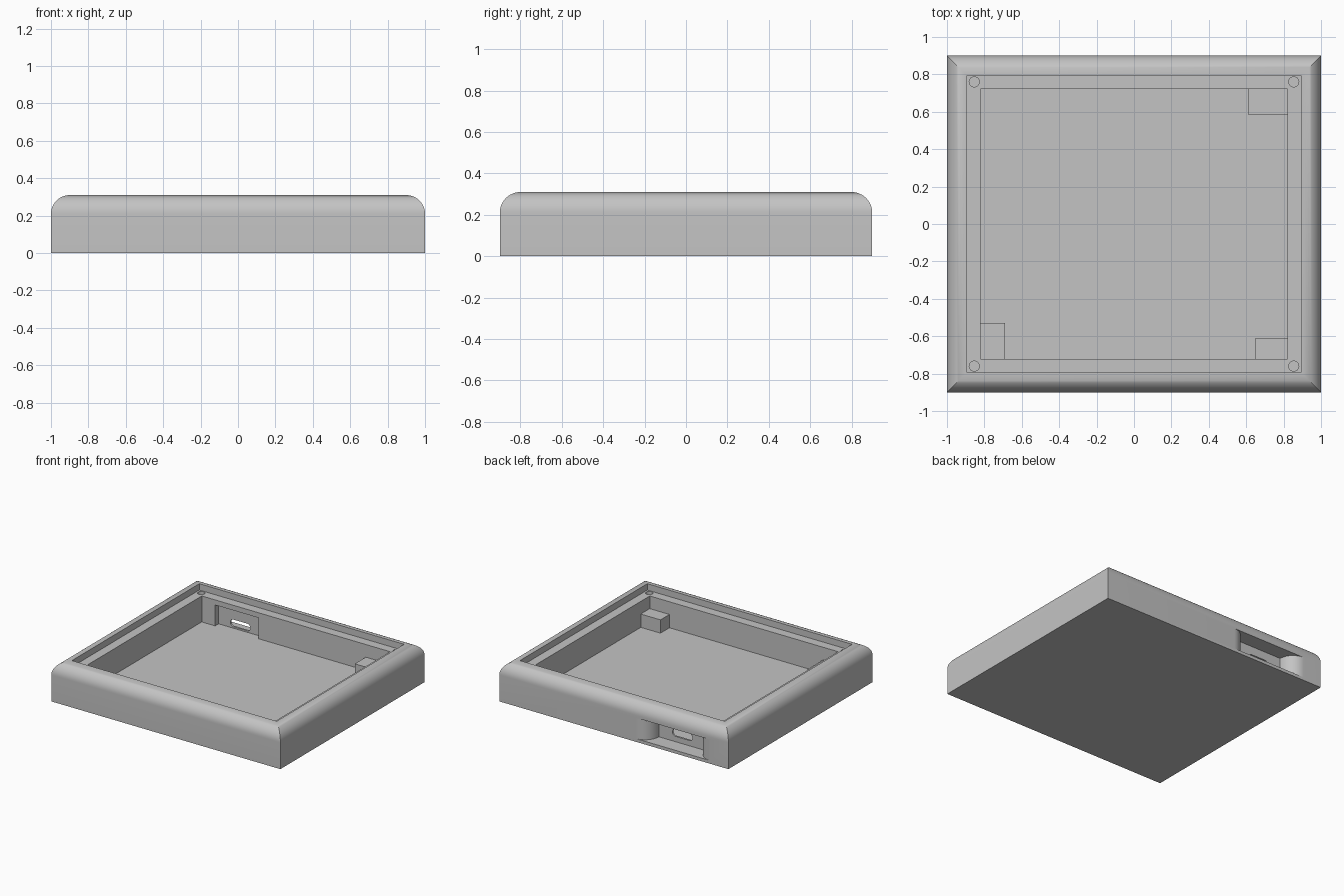
import bpy, bmesh
from math import sin, cos, pi, radians

if "Cube" in bpy.data.objects:
    bpy.data.objects.remove(bpy.data.objects["Cube"], do_unlink=True)

grey = bpy.data.materials.new("plain grey")
grey.use_nodes = True
colour = (0.55, 0.55, 0.55, 1)
grey.diffuse_color = colour
next(n for n in grey.node_tree.nodes if n.type == "BSDF_PRINCIPLED").inputs["Base Color"].default_value = colour


def loft(name, rings):
    """Join equal-length closed rings of points and cap both ends."""
    bm = bmesh.new()
    loops = [[bm.verts.new(p) for p in ring] for ring in rings]
    for a, b in zip(loops, loops[1:]):
        for i in range(len(a)):
            j = (i + 1) % len(a)
            bm.faces.new((a[i], a[j], b[j], b[i]))
    bm.faces.new(loops[0][::-1])
    bm.faces.new(loops[-1])
    bmesh.ops.recalc_face_normals(bm, faces=bm.faces)
    mesh = bpy.data.meshes.new(name)
    bm.to_mesh(mesh)
    bm.free()
    mesh.materials.append(grey)
    ob = bpy.data.objects.new(name, mesh)
    bpy.context.collection.objects.link(ob)
    return ob


def prism(name, outline, z0, z1):
    return loft(name, [[(x, y, z) for x, y in outline] for z in (z0, z1)])


def box(name, x0, x1, y0, y1, z0, z1):
    return prism(name, [(x0, y0), (x1, y0), (x1, y1), (x0, y1)], z0, z1)


def arc(cx, cy, r, start, end, n=12):
    return [(cx + r * cos(start + (end - start) * i / n),
             cy + r * sin(start + (end - start) * i / n)) for i in range(n + 1)]


# Tray: rectangles stepping up the wall, over the rounded rim, down to the floor
TOP, LEDGE, FLOOR, R = 0.31, 0.26, 0.055, 0.1
steps = [(0, 0)]
steps += [(1 - x, z) for x, z in arc(1 - R, TOP - R, R, 0, pi / 2)]
steps += [(0.106, TOP), (0.106, LEDGE), (0.178, LEDGE), (0.178, FLOOR)]
tray = loft("tray", [[(sx * (1 - d), sy * (0.9 - d), z)
                      for sx, sy in ((-1, -1), (1, -1), (1, 1), (-1, 1))] for d, z in steps])

# Flared port recess in the back wall
port_x, throat, flare, panel_y = -0.515, 0.205, 0.12, 0.78
right = arc(port_x + throat + flare, panel_y, flare, pi, pi / 2)
left = arc(port_x - throat - flare, panel_y, flare, pi / 2, 0)
edge = throat + flare
outline = right + [(port_x + edge, 1), (port_x - edge, 1)] + left
cutters = [prism("recess_cutter", outline, 0.025, 0.19)]

# Shallow pocket on the inside of the same wall
cutters.append(box("pocket_cutter", port_x - 0.19, port_x + 0.19, 0.68, 0.765, FLOOR, 0.22))

# Rounded slot through the thin panel
slot = arc(port_x + 0.06, 0.095, 0.028, -pi / 2, pi / 2) + arc(port_x - 0.06, 0.095, 0.028, pi / 2, 3 * pi / 2)
cutters.append(loft("slot_cutter", [[(x, y, z) for x, z in slot] for y in (0.74, 0.82)]))

# Screw holes in the ledge corners
for sx in (-1, 1):
    for sy in (-1, 1):
        circle = arc(sx * 0.854, sy * 0.76, 0.027, 0, 2 * pi, 24)[:-1]
        cutters.append(prism("hole_cutter", circle, 0.12, 0.29))

bpy.context.view_layer.objects.active = tray
for cutter in cutters:
    cutter.hide_render = True
    mod = tray.modifiers.new("cut", "BOOLEAN")
    mod.operation, mod.solver, mod.object = "DIFFERENCE", "EXACT", cutter
    bpy.ops.object.modifier_apply(modifier=mod.name)
    bpy.data.objects.remove(cutter, do_unlink=True)

# Support blocks in three inner corners
box("back_left_block", 0.61, 0.825, 0.585, 0.725, FLOOR - 0.01, 0.16)
box("front_left_block", 0.65, 0.825, -0.725, -0.61, FLOOR - 0.01, 0.16)
box("front_right_block", -0.825, -0.69, -0.725, -0.53, FLOOR - 0.01, 0.16)

bpy.ops.object.select_all(action="DESELECT")
tray.select_set(True)
bpy.ops.object.shade_smooth_by_angle(angle=radians(30))
